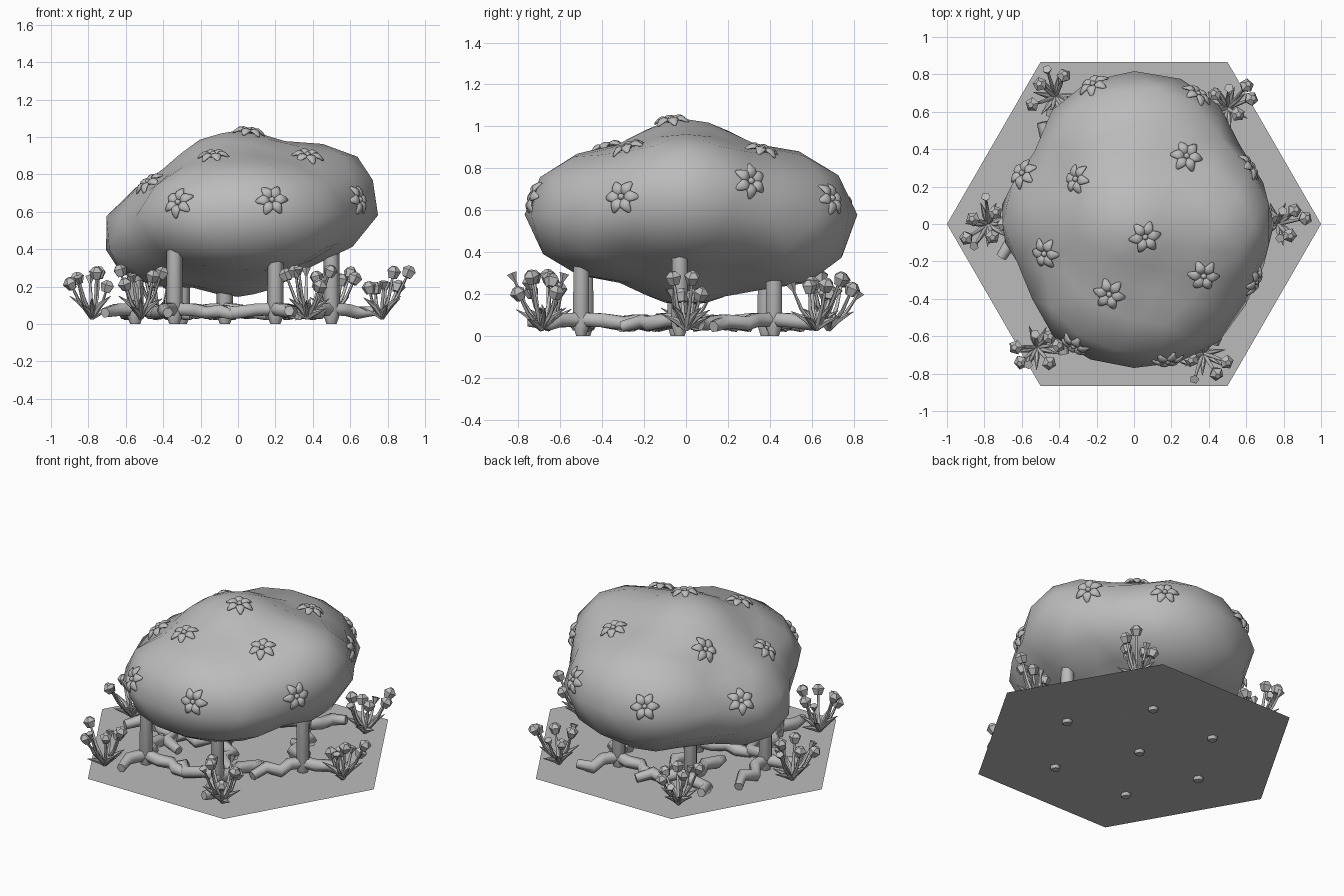
import bpy, bmesh, math, random
from mathutils import Vector, Matrix
from mathutils.bvhtree import BVHTree

cube = bpy.data.objects.get("Cube")
if cube:
    bpy.data.objects.remove(cube, do_unlink=True)
random.seed(7)

grey = bpy.data.materials.new("plain_grey")
grey.use_nodes = True
grey.diffuse_color = (0.5, 0.5, 0.5, 1)
grey.node_tree.nodes["Principled BSDF"].inputs["Base Color"].default_value = (0.5, 0.5, 0.5, 1)


def finish(obj, angle=60):
    """Select the object, give it the material and smooth it below the angle."""
    bpy.ops.object.select_all(action="DESELECT")
    obj.select_set(True)
    bpy.context.view_layer.objects.active = obj
    if obj.type == "CURVE":
        bpy.ops.object.convert(target="MESH")
        obj = bpy.context.view_layer.objects.active
    obj.data.materials.clear()
    obj.data.materials.append(grey)
    bpy.ops.object.shade_smooth_by_angle(angle=math.radians(angle))
    return obj


def mesh_object(name, bm, angle=60):
    mesh = bpy.data.meshes.new(name)
    bm.to_mesh(mesh)
    bm.free()
    obj = bpy.data.objects.new(name, mesh)
    bpy.context.collection.objects.link(obj)
    return finish(obj, angle)


def tubes(name, paths, radius, angle=60):
    """Six-sided tapering tubes; each path is a list of (point, radius factor)."""
    curve = bpy.data.curves.new(name, "CURVE")
    curve.dimensions = "3D"
    curve.bevel_depth = radius
    curve.bevel_resolution = 1
    curve.use_fill_caps = True
    for path in paths:
        spline = curve.splines.new("POLY")
        spline.points.add(len(path) - 1)
        for p, (co, r) in zip(spline.points, path):
            p.co = (*co, 1)
            p.radius = r
    obj = bpy.data.objects.new(name, curve)
    bpy.context.collection.objects.link(obj)
    return finish(obj, angle)


def polar(angle, length=1.0, z=0.0):
    return Vector((math.cos(angle) * length, math.sin(angle) * length, z))


# Hexagonal ground sheet
bm = bmesh.new()
bm.faces.new([bm.verts.new(polar(i * math.tau / 6, 1, 0.02)) for i in range(6)])
mesh_object("ground_sheet", bm)

# Lobed canopy: an icosphere pushed out to the hull of overlapping ellipsoids
LOBES = [
    ((0, 0, 0.59), (0.47, 0.45, 0.45)),
    ((0.42, 0.0, 0.65), (0.37, 0.42, 0.33)),
    ((-0.38, 0.03, 0.48), (0.385, 0.37, 0.30)),
    ((0.03, -0.39, 0.58), (0.60, 0.41, 0.32)),
    ((0.02, 0.43, 0.56), (0.56, 0.42, 0.35)),
]
CENTRE = Vector((0, 0, 0.58))


def hull_distance(d):
    best = 0
    for c, r in LOBES:
        o = Vector([(CENTRE[i] - c[i]) / r[i] for i in range(3)])
        e = Vector([d[i] / r[i] for i in range(3)])
        a, b, k = e.dot(e), o.dot(e), o.dot(o) - 1
        disc = b * b - a * k
        if disc >= 0:
            best = max(best, (-b + math.sqrt(disc)) / a)
    return best


bm = bmesh.new()
bmesh.ops.create_icosphere(bm, subdivisions=3, radius=1)
for v in bm.verts:
    d = v.co.normalized()
    v.co = CENTRE + d * hull_distance(d)
bmesh.ops.smooth_vert(bm, verts=bm.verts, factor=0.4,
                      use_axis_x=True, use_axis_y=True, use_axis_z=True)
bm.normal_update()
surface = BVHTree.FromBMesh(bm)
mesh_object("canopy", bm, 180)

# Blossoms seated on the canopy
BLOSSOMS = [
    (0.06, -0.07, 1.03), (-0.13, -0.37, 0.88), (0.37, -0.27, 0.88), (-0.48, -0.16, 0.76),
    (-0.31, 0.24, 0.86), (0.28, 0.36, 0.88), (0.18, -0.72, 0.66), (-0.32, -0.65, 0.65),
    (0.63, -0.30, 0.66), (0.62, 0.31, 0.74), (0.33, 0.68, 0.65), (-0.22, 0.75, 0.65),
    (-0.61, 0.28, 0.62),
]


def add_blossom(bm, place):
    bmesh.ops.create_icosphere(bm, subdivisions=2, radius=0.016,
                               matrix=place @ Matrix.Translation((0, 0, 0.016)))
    for i in range(6):
        petal = bmesh.ops.create_icosphere(bm, subdivisions=2, radius=1)["verts"]
        spin = place @ Matrix.Rotation(i * math.tau / 6, 4, "Z")
        for v in petal:
            t = v.co.x
            along = 0.048 + 0.042 * t
            width = 0.027 * (1 - 0.4 * max(t, 0))
            lift = 0.026 * math.sin(along * 36) + 5 * max(along - 0.065, 0) ** 2
            v.co = spin @ Vector((along, v.co.y * width, v.co.z * 0.012 + lift - 0.006))


bm = bmesh.new()
for spot in BLOSSOMS:
    loc, normal, _, _ = surface.find_nearest(Vector(spot))
    place = Matrix.Translation(loc) @ normal.to_track_quat("Z", "Y").to_matrix().to_4x4()
    add_blossom(bm, place @ Matrix.Rotation(random.uniform(0, 1), 4, "Z"))
mesh_object("blossoms", bm)

# Trunks
TRUNKS = [(0.50, -0.03), (0.20, 0.42), (-0.30, 0.38), (-0.55, -0.05),
          (-0.34, -0.48), (0.20, -0.50), (-0.07, -0.03)]
tubes("trunks", [[((x, y, 0), 0.6), ((x, y, 0.05), 1), ((x, y, 0.55), 0.9)]
                 for x, y in TRUNKS], 0.045)

# Thick crooked roots lying on the ground
roots = []
for x, y in TRUNKS:
    heading = math.atan2(y, x)
    for k in range(3):
        a = heading + k * math.tau / 3 + random.uniform(-0.4, 0.4)
        p = Vector((x, y, 0.08))
        path = [(p.copy(), 1.0)]
        for bend, z in ((0.0, 0.075), (0.7, 0.06), (-0.6, 0.07), (0.5, 0.045)):
            step = polar(a + bend, random.uniform(0.08, 0.12))
            if (p + step).xy.length > 0.8:
                break
            p = p + step
            p.z = z
            path.append((p.copy(), 1.0))
        if len(path) > 2:
            path[-1] = (path[-1][0], 0.75)
            roots.append(path)
tubes("roots", roots, 0.038, 70)

# Budding plants round the rim: stems, pointed leaves, buds and small cups
PLANTS = [(0.77, 0.0), (-0.78, 0.0), (-0.52, -0.66), (0.37, -0.69), (0.50, 0.62), (-0.42, 0.68)]
stems, leaves, buds = [], [], bmesh.new()
for x, y in PLANTS:
    base = Vector((x, y, 0.03))
    out = Vector((x, y, 0)).normalized() * 0.02
    for i in range(7):
        a = i * math.tau / 7 + random.uniform(-0.3, 0.3)
        side = polar(a)
        tip = base + out + side * random.uniform(0.06, 0.14)
        tip.z = random.uniform(0.18, 0.28)
        middle = base.lerp(tip, 0.5) + side * 0.015
        stems.append([(base, 1.3), (middle, 1), (tip, 0.7)])
        lean = (tip - middle).to_track_quat("Z", "Y").to_matrix().to_4x4()
        place = Matrix.Translation(tip) @ lean
        if i % 3 == 2:
            bmesh.ops.create_cone(buds, cap_ends=True, segments=5, radius1=0.006, radius2=0.026,
                                  depth=0.045, matrix=place)
        else:
            bmesh.ops.create_cone(buds, cap_ends=True, segments=5, radius1=0.024, radius2=0.04,
                                  depth=0.04, matrix=place)
            bmesh.ops.create_cone(buds, cap_ends=True, segments=5, radius1=0.04, radius2=0.016,
                                  depth=0.024, matrix=place @ Matrix.Translation((0, 0, 0.032)))
        # Leaf between neighbouring stems
        flat = polar(a + 0.4)
        up = random.uniform(0.05, 0.12)
        leaves.append([(base, 0.6), (base + flat * 0.05 + Vector((0, 0, up * 0.6)), 1),
                       (base + flat * 0.12 + Vector((0, 0, up)), 0.1)])
tubes("plant_stems", stems, 0.009)
tubes("plant_leaves", leaves, 0.016, 40)
mesh_object("plant_buds", buds, 45)
